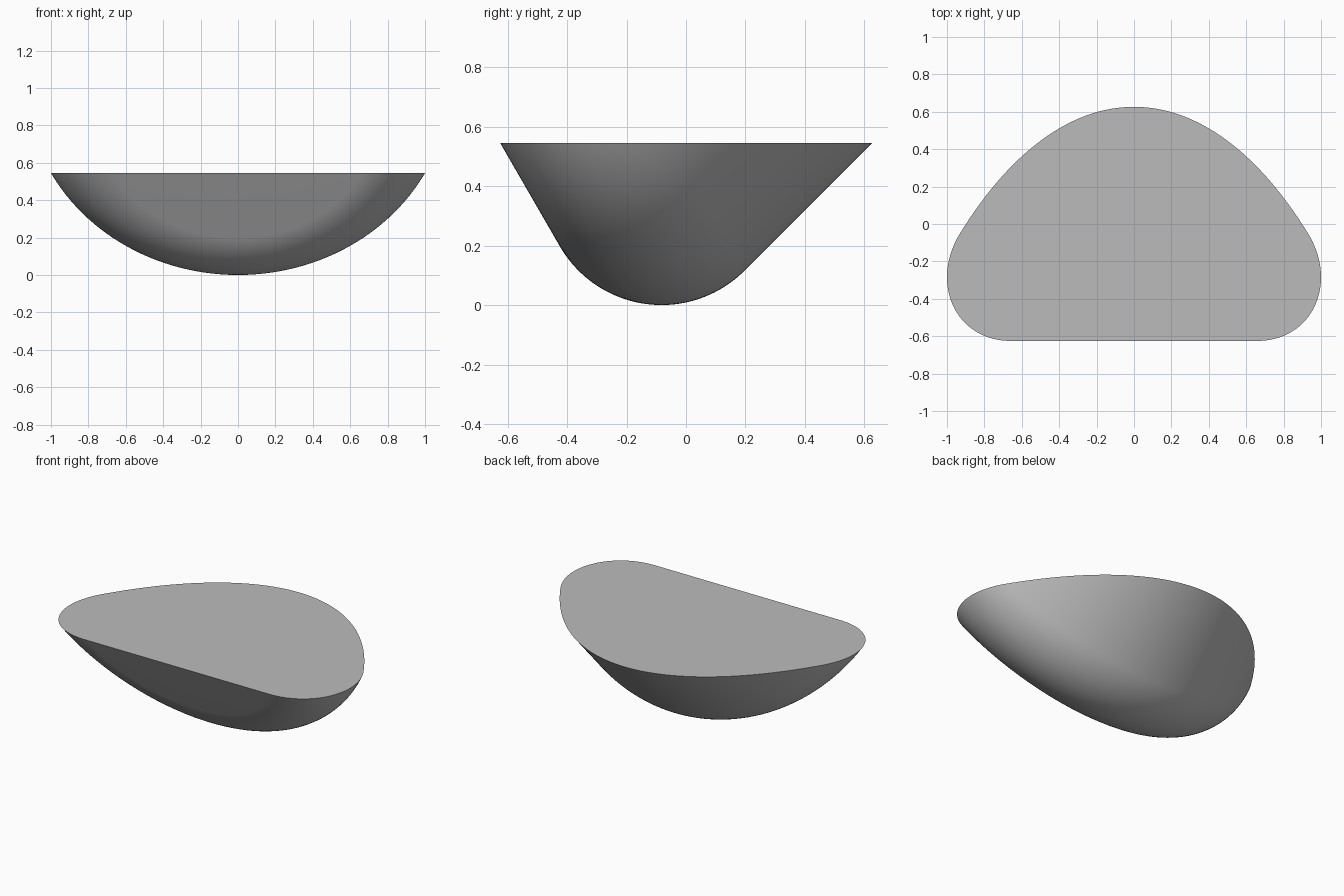
import bpy, bmesh
from math import sin, cos, tan, radians, pi
from mathutils import Matrix, Vector

if "Cube" in bpy.data.objects:
    bpy.data.objects.remove(bpy.data.objects["Cube"])

HEIGHT = 0.545      # level of the flat top
FILLET = 0.395      # radius of the rounded edge
DISK = 0.74         # radius of the flat front disk
TILT = radians(60)  # slope of the front face
DRAFT = radians(15)  # inward taper of the wall
FRONT_Y = -0.625    # front rim

grey = bpy.data.materials.new("plain grey")
grey.use_nodes = True
colour = (0.5, 0.5, 0.5, 1)
grey.diffuse_color = colour
grey.node_tree.nodes["Principled BSDF"].inputs["Base Color"].default_value = colour

# Half profile: flat disk, rounded edge, tapering wall, closed end
profile = [(0, 0)]
steps = 40
for i in range(steps + 1):
    a = (pi / 2 + DRAFT) * i / steps
    profile.append((DISK + FILLET * sin(a), FILLET * (1 - cos(a))))
r, u = profile[-1]
length = 1.2
profile += [(r - length * tan(DRAFT), u + length), (0, u + length)]

# Turn the profile into a tapered drum
bm = bmesh.new()
verts = [bm.verts.new((0, -rad, up)) for rad, up in profile]
edges = [bm.edges.new(pair) for pair in zip(verts, verts[1:])]
bmesh.ops.spin(bm, geom=verts + edges, cent=(0, 0, 0), axis=(0, 0, 1),
               angle=2 * pi, steps=240, use_merge=False)
bmesh.ops.remove_doubles(bm, verts=bm.verts, dist=1e-5)

# Lean the drum so its lowest point rests on the ground
low_z = FILLET * (1 - cos(TILT))
low_y = FRONT_Y + (HEIGHT - low_z) / tan(TILT)
centre = Vector((0, low_y - DISK * cos(TILT), low_z + DISK * sin(TILT)))
bm.transform(Matrix.Translation(centre) @ Matrix.Rotation(-TILT, 4, "X"))

# Slice off everything above the flat top and cap it
cut = bmesh.ops.bisect_plane(bm, geom=bm.verts[:] + bm.edges[:] + bm.faces[:],
                             plane_co=(0, 0, HEIGHT), plane_no=(0, 0, 1),
                             clear_outer=True)
rim = [e for e in cut["geom_cut"] if isinstance(e, bmesh.types.BMEdge)]
bmesh.ops.contextual_create(bm, geom=rim)
bmesh.ops.recalc_face_normals(bm, faces=bm.faces)

mesh = bpy.data.meshes.new("rounded_scoop")
bm.to_mesh(mesh)
bm.free()
mesh.materials.append(grey)
scoop = bpy.data.objects.new("rounded_scoop", mesh)
bpy.context.collection.objects.link(scoop)

# Smooth the curved skin, keep the top rim sharp
bpy.ops.object.select_all(action="DESELECT")
scoop.select_set(True)
bpy.context.view_layer.objects.active = scoop
bpy.ops.object.shade_smooth_by_angle(angle=radians(30))
